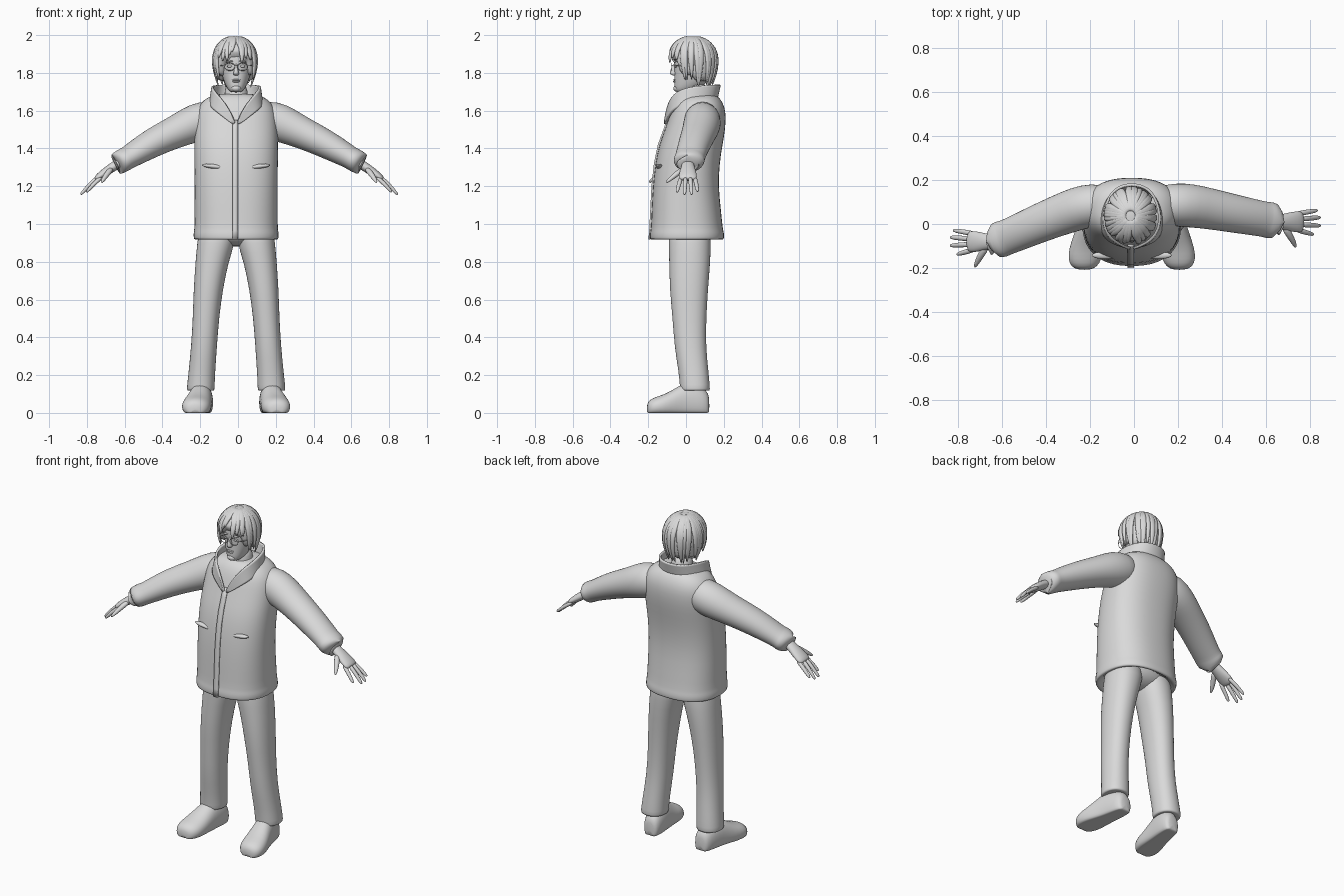
import bpy, bmesh, math, random
from mathutils import Vector

random.seed(4)
CX = -0.01  # body centre line
grey = bpy.data.materials.new("plain_grey")
grey.diffuse_color = (0.7, 0.7, 0.7, 1)


def finish(name, bm, sub=1):
    bmesh.ops.recalc_face_normals(bm, faces=bm.faces)
    me = bpy.data.meshes.new(name)
    bm.to_mesh(me)
    bm.free()
    me.materials.append(grey)
    for p in me.polygons:
        p.use_smooth = True
    ob = bpy.data.objects.new(name, me)
    bpy.context.collection.objects.link(ob)
    if sub:
        ob.modifiers.new("smooth", 'SUBSURF').levels = sub
        ob.modifiers["smooth"].render_levels = sub
    return ob


def skin(name, rings, sub=1, closed=True):
    """Skin a list of equally long point rings."""
    bm = bmesh.new()
    vs = [[bm.verts.new(p) for p in r] for r in rings]
    n = len(rings[0])
    for a, b in zip(vs, vs[1:]):
        for i in range(n if closed else n - 1):
            j = (i + 1) % n
            bm.faces.new((a[i], a[j], b[j], b[i]))
    if closed:
        bm.faces.new(vs[0])
        bm.faces.new(vs[-1])
    return finish(name, bm, sub)


def oval(c, u, v, n=20, e=2.0):
    """Superellipse ring around c spanned by u and v."""
    pts = []
    for i in range(n):
        t = 2 * math.pi * i / n
        k, s = math.cos(t), math.sin(t)
        pts.append(Vector(c) + Vector(u) * math.copysign(abs(k) ** (2 / e), k)
                   + Vector(v) * math.copysign(abs(s) ** (2 / e), s))
    return pts


def tube(name, path, n=16, sub=1):
    """path: (x, y, z, half width, half height) per ring."""
    P = [Vector(p[:3]) for p in path]
    rings = []
    for i, p in enumerate(path):
        t = (P[min(i + 1, len(P) - 1)] - P[max(i - 1, 0)]).normalized()
        u = t.cross(Vector((0, 0, 1))).normalized()
        rings.append(oval(P[i], u * p[3], u.cross(t) * p[4], n))
    return skin(name, rings, sub)


def stack(name, rows, cx=CX, n=24, e=2.0):
    """rows: (z, half width, front y, back y)."""
    return skin(name, [oval((cx, (f + b) / 2, z), (w, 0, 0), (0, (b - f) / 2, 0), n, e)
                       for z, w, f, b in rows])


def ball(name, c, s, rot=0.0):
    bm = bmesh.new()
    bmesh.ops.create_uvsphere(bm, u_segments=16, v_segments=10, radius=1)
    ob = finish(name, bm, 0)
    ob.location, ob.scale, ob.rotation_euler = c, s, (0, rot, 0)
    return ob


# jacket body with turned-in hem
stack("jacket_body", [
    (0.98, 0.17, -0.13, 0.14), (0.925, 0.19, -0.16, 0.17), (0.915, 0.222, -0.188, 0.198),
    (0.925, 0.226, -0.192, 0.203), (0.96, 0.226, -0.191, 0.201), (0.967, 0.221, -0.186, 0.196),
    (1.08, 0.221, -0.182, 0.185), (1.2, 0.22, -0.176, 0.172), (1.32, 0.222, -0.163, 0.178),
    (1.42, 0.223, -0.142, 0.194), (1.5, 0.222, -0.112, 0.208), (1.57, 0.217, -0.088, 0.212),
    (1.62, 0.203, -0.07, 0.205), (1.66, 0.17, -0.048, 0.185), (1.685, 0.12, -0.02, 0.16),
    (1.69, 0.06, 0.01, 0.11)], n=32, e=2.4)

# front placket
front = [(0.918, -0.199), (0.965, -0.195), (1.08, -0.189), (1.2, -0.183), (1.32, -0.17),
         (1.42, -0.149), (1.5, -0.12), (1.55, -0.102)]
skin("front_placket", [[(x, y + d, z) for x, d in
                        ((-0.03, 0.012), (-0.03, 0), (0.0, 0), (0.0, 0.012))]
                       for z, y in front], sub=0)

# pocket folds on the chest
for s in (-1, 1):
    ball("pocket_fold", (CX + s * 0.12, -0.142, 1.305), (0.062, 0.017, 0.012), -s * 0.12)

# collar: (bottom point, top point) from the back centre round to the front
half = [((0, .17, 1.67), (0, .185, 1.738)), ((.085, .15, 1.67), (.08, .165, 1.737)),
        ((.13, .08, 1.66), (.122, .085, 1.733)), ((.142, 0, 1.64), (.13, 0, 1.722)),
        ((.125, -.06, 1.61), (.10, -.065, 1.69)), ((.085, -.088, 1.58), (.045, -.098, 1.625)),
        ((.015, -.108, 1.525), (.004, -.112, 1.54))]
cols = [[(-x, y, z) for x, y, z in c] for c in half[:0:-1]] + half
collar = skin("collar", [[Vector(b) + Vector((CX, 0, 0)), (Vector(b) + Vector(t)) / 2 + Vector((CX, 0, 0)),
                          Vector(t) + Vector((CX, 0, 0))] for b, t in cols], 2, closed=False)
collar.modifiers.new("thickness", 'SOLIDIFY').thickness = 0.012
collar.modifiers["thickness"].offset = 0

# sleeves and hands; the arm on -x swings further forward
sleeve = [(.08, .085, 1.57, .085, .085), (.19, .088, 1.548, .1, .105), (.26, .083, 1.52, .1, .098),
          (.34, .07, 1.483, .094, .085), (.45, .048, 1.432, .088, .078), (.56, .027, 1.372, .082, .066),
          (.6, .02, 1.348, .081, .06), (.61, .018, 1.343, .084, .063), (.655, .01, 1.317, .083, .06),
          (.662, .01, 1.313, .076, .054), (.65, .01, 1.319, .055, .035)]
fingers = [(.045, (.833, .062, 1.172), .75), (.022, (.846, .03, 1.155), .77),
           (-.002, (.846, -.008, 1.155), .77), (-.024, (.815, -.048, 1.168), .75)]
for s in (-1, 1):
    def place(x, y, z, w, h):
        swing = 0 if s > 0 else -0.09 * min(1, max(0, (x - 0.19) / 0.44))
        shift = 0 if s > 0 else 0.012
        return (s * x + (shift if x > 0.5 else 0), y + swing, z, w, h)
    tube("sleeve", [place(*p) for p in sleeve], 20)
    tube("palm", [place(*p) for p in (
        (.63, .01, 1.33, .033, .025), (.67, .01, 1.305, .034, .025), (.71, .01, 1.277, .045, .024),
        (.75, .01, 1.248, .05, .02), (.768, .01, 1.234, .045, .014))], 16)
    for y, tip, x in fingers:
        a, b = Vector((x - 0.02, y, 1.252)), Vector(tip)
        mid = a.lerp(b, 0.55) + Vector((0, 0, 0.006))
        tube("finger", [place(*a, .013, .013), place(*mid, .012, .011),
                        place(*a.lerp(b, 0.9), .01, .009), place(*b, .005, .005)], 10)
    tube("thumb", [place(*p) for p in (
        (.68, -.01, 1.295, .018, .016), (.705, -.05, 1.265, .016, .015),
        (.722, -.08, 1.24, .013, .012), (.735, -.108, 1.218, .006, .006))], 10)

# trousers and shoes: leg rows are (z, offset, half width, y, half depth)
leg = [(1.0, .1, .095, .02, .11), (.9, .105, .102, .02, .113), (.8, .128, .088, .02, .11),
       (.65, .148, .078, .015, .102), (.5, .16, .07, .018, .09), (.35, .17, .069, .022, .084),
       (.22, .181, .071, .04, .08), (.14, .187, .074, .047, .08), (.115, .188, .074, .048, .08),
       (.12, .186, .06, .045, .065)]
shoe = [(.124, .172, .03, .08), (.112, .172, .048, .12), (.06, .178, .058, .15), (0, .186, .062, .165),
        (-.05, .196, .068, .135), (-.11, .207, .078, .1), (-.16, .213, .077, .085),
        (-.193, .216, .06, .07), (-.208, .216, .03, .045)]
for s in (-1, 1):
    skin("trouser_leg", [oval((CX + s * x, y, z), (w, 0, 0), (0, d, 0), 20, 2.2)
                         for z, x, w, y, d in leg])
    rings = [oval((CX + s * x, y, h * 0.38), (w, 0, 0), (0, 0, h * 0.62), 20, 2.2)
             for y, x, w, h in shoe]
    for r in rings:
        for p in r:
            p.z = max(p.z, 0)
    skin("shoe", rings)
ball("trouser_seat", (CX, 0.02, 0.965), (0.19, 0.11, 0.085))

# neck, shirt neckline and head
stack("neck", [(1.6, .075, -.03, .13), (1.66, .062, -.01, .115), (1.76, .06, -.01, .11)])
stack("shirt_neckline", [(1.6, .1, -.065, .13), (1.645, .082, -.04, .125),
                         (1.665, .073, -.024, .122), (1.66, .06, -.01, .11)])
stack("head", [(1.697, .02, -.045, .0), (1.703, .036, -.057, .03), (1.725, .052, -.062, .08),
               (1.755, .065, -.062, .12), (1.79, .076, -.061, .135), (1.83, .082, -.062, .145),
               (1.87, .084, -.066, .145), (1.92, .08, -.06, .14), (1.96, .055, -.03, .11),
               (1.975, .02, .0, .07)], e=2.2)
skin("nose", [oval((CX, y, z), (w, 0, 0), (0, d, 0), 10) for z, y, w, d in (
    (1.785, -.06, .008, .01), (1.792, -.066, .017, .018), (1.802, -.068, .015, .021),
    (1.825, -.064, .009, .014), (1.85, -.06, .008, .009))])
ball("upper_lip", (CX, -.06, 1.763), (.023, .008, .004))
ball("lower_lip", (CX, -.06, 1.754), (.02, .009, .005))
ball("chin", (CX, -.047, 1.718), (.026, .02, .018))

# eyes, brows and spectacles
for s in (-1, 1):
    x = CX + s * 0.034
    ball("eye", (x, -.054, 1.835), (.014, .009, .007))
    ball("eyebrow", (x, -.06, 1.86), (.02, .008, .004), s * 0.12)
    ball("ear", (CX + s * .084, .04, 1.82), (.012, .02, .032))
    rim = [oval((x + (.026 + dr) * math.cos(t), -.078 + dy, 1.832 + (.02 + dr) * math.sin(t)),
                (0, .0015, 0), (0, 0, 0), 4)[0]
           for t in [0] for dr, dy in [(0, 0)]]
    loop = [Vector((math.cos(t), 0, math.sin(t))) for t in [i * math.pi / 12 for i in range(24)]]
    rim = [[Vector((x + p.x * (.027 + a), -.075 + b, 1.832 + p.z * (.02 + a))) for p in loop]
           for a, b in ((-.002, 0), (0, -.002), (.002, 0), (0, .002), (-.002, 0))]
    rim_bm = bmesh.new()
    rv = [[rim_bm.verts.new(p) for p in r] for r in rim[:4]]
    for k in range(4):
        for i in range(24):
            j, m = (i + 1) % 24, (k + 1) % 4
            rim_bm.faces.new((rv[k][i], rv[k][j], rv[m][j], rv[m][i]))
    finish("spectacle_rim", rim_bm, 0)
    tube("spectacle_arm", [(x + s * .027, -.073, 1.838, .002, .002), (CX + s * .082, -.045, 1.839, .002, .002),
                           (CX + s * .092, .04, 1.84, .002, .002)], 6, 0)
tube("spectacle_bridge", [(CX - .01, -.077, 1.838, .002, .002), (CX + .01, -.077, 1.838, .002, .002)], 6, 0)


# hair: an under layer plus overlapping locks falling from the crown
def hairline(a):
    f = -math.sin(a)
    if f > 0.93:
        return 1.9
    if f > 0.62:
        return 1.865
    return 1.775 if f > -0.1 else 1.735


def hair_point(a, z, grow=1.0):
    d = (z - 1.87) / 0.125
    r = math.sqrt(max(0, 1 - d * d)) if d > 0 else 1 - 0.17 * d * d
    return Vector((CX - .006 + .114 * r * grow * math.cos(a), .036 + .129 * r * grow * math.sin(a), z))


def fall(a, end, k):
    """Height at fraction k of the way from crown to tip."""
    return 1.993 - (1.993 - end) * k ** 1.7


skin("hair_under_layer", [[hair_point(a, fall(a, hairline(a), k / 8), 0.96)
                           for a in [2 * math.pi * i / 40 for i in range(40)]] for k in range(9)])
for i in range(44):
    a = 2 * math.pi * (i + random.uniform(-.3, .3)) / 44
    end = hairline(a) + random.uniform(-.018, .012)
    sway = random.uniform(-.18, .18)
    wide = random.uniform(.014, .02)
    rings = []
    for k in range(8):
        t = k / 7
        b = a + sway * t
        out = Vector((math.cos(b), math.sin(b), 0.25))
        side = Vector((-math.sin(b), math.cos(b), 0))
        w = wide * (0.45 + 0.55 * math.sin(math.pi * min(1, t * 0.95 + .05))) * (0.35 if k == 7 else 1)
        rings.append(oval(hair_point(b, fall(b, end, t), 1.0), side * w, out * (.010 if k < 7 else .003), 8))
    skin("hair_lock", rings)
